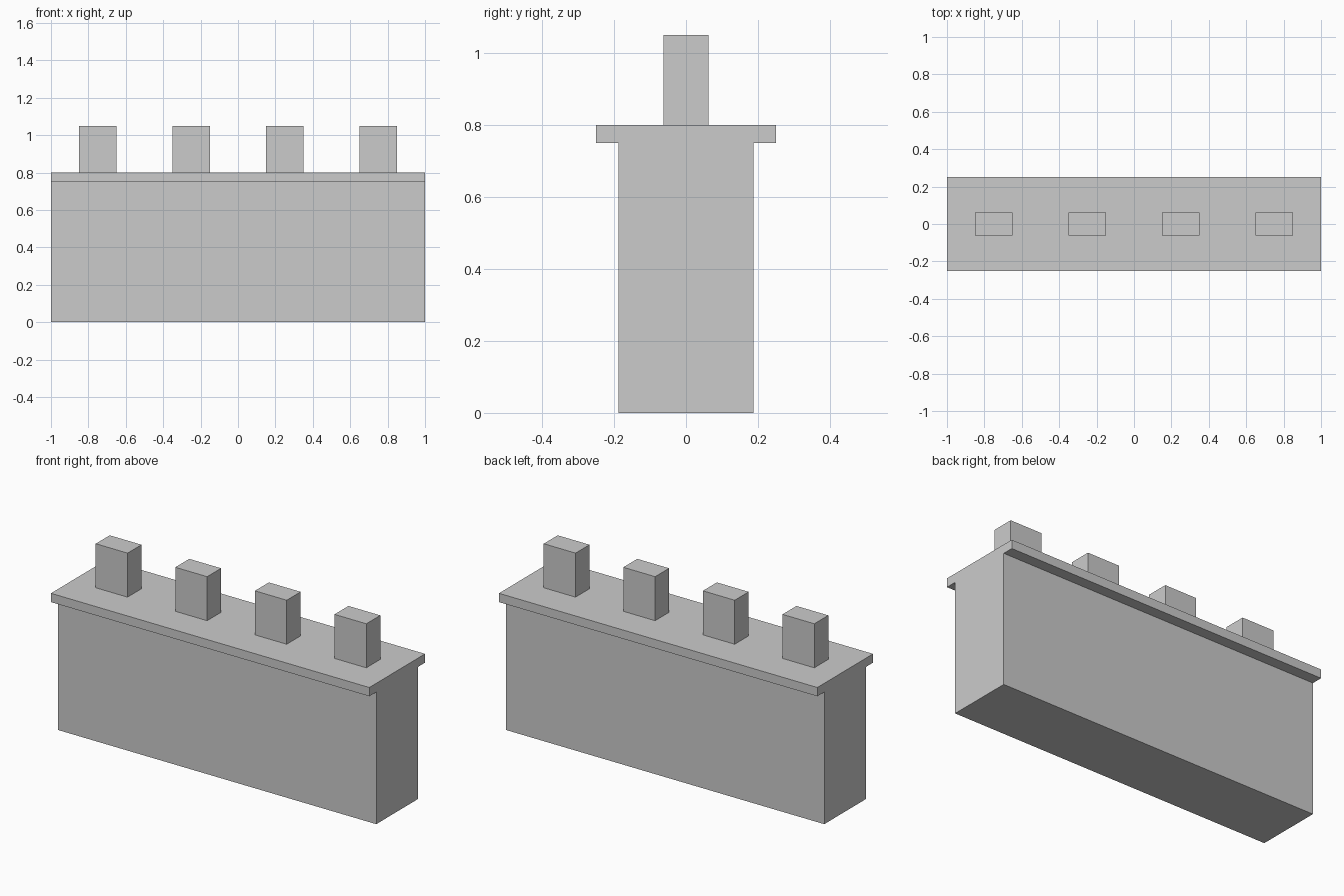
import bpy

if "Cube" in bpy.data.objects:
    bpy.data.objects.remove(bpy.data.objects["Cube"])


def box(name, x, y, z):
    """Axis-aligned box from (min, max) ranges."""
    centre = [(a + b) / 2 for a, b in (x, y, z)]
    bpy.ops.mesh.primitive_cube_add(size=1, location=centre)
    obj = bpy.context.object
    obj.name = name
    obj.scale = [b - a for a, b in (x, y, z)]
    bpy.ops.object.transform_apply(location=False, rotation=False, scale=True)
    return obj


# Main wall
box("wall_body", (-1, 1), (-0.1875, 0.1875), (0, 0.75))

# Overhanging ledge on top
box("top_ledge", (-1, 1), (-0.25, 0.25), (0.75, 0.8))

# Row of evenly spaced blocks
for i in range(4):
    cx = -0.75 + 0.5 * i
    box(f"top_block_{i + 1}", (cx - 0.1, cx + 0.1), (-0.0625, 0.0625), (0.8, 1.05))
